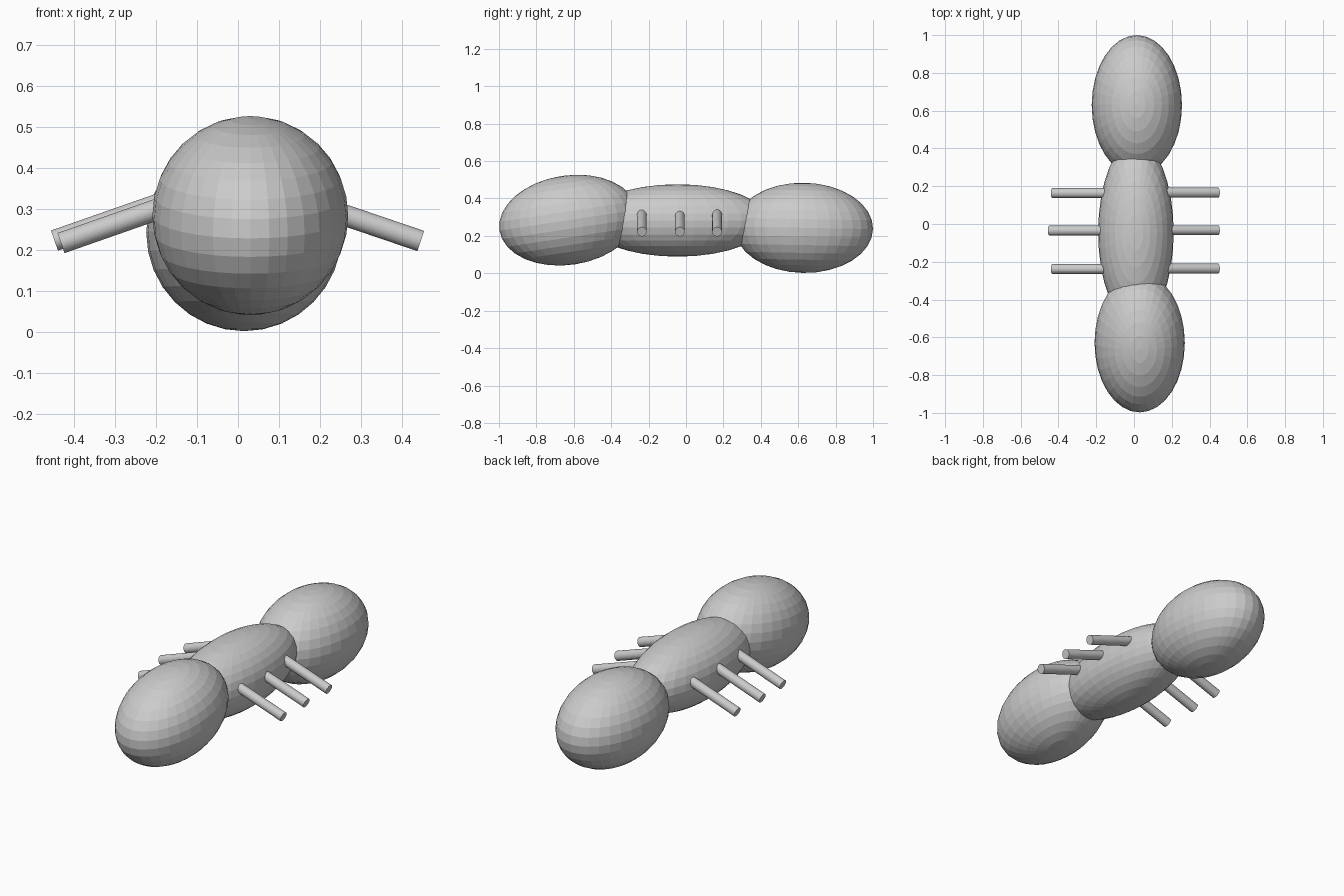
import bpy
from math import radians
from mathutils import Vector

if "Cube" in bpy.data.objects:
    bpy.data.objects.remove(bpy.data.objects["Cube"])


def ellipsoid(name, centre, radii, tilt=0.0):
    bpy.ops.mesh.primitive_uv_sphere_add(segments=32, ring_count=16, radius=1,
                                         location=centre, rotation=(radians(tilt), 0, 0))
    ob = bpy.context.object
    ob.name = name
    ob.scale = radii
    return ob


def rod(name, start, end, radius):
    a, b = Vector(start), Vector(end)
    bpy.ops.mesh.primitive_cylinder_add(vertices=32, radius=radius, depth=(b - a).length,
                                        location=(a + b) / 2)
    ob = bpy.context.object
    ob.name = name
    ob.rotation_euler = (b - a).to_track_quat('Z', 'Y').to_euler()
    return ob


# Three overlapping body segments
ellipsoid("head", (0.03, -0.629, 0.284), (0.239, 0.3725, 0.239), 8.6)
ellipsoid("thorax", (0.01, -0.045, 0.2825), (0.2, 0.485, 0.1935))
ellipsoid("abdomen", (0.015, 0.629, 0.243), (0.239, 0.371, 0.241), -1.0)

# Three pairs of short legs sloping down from the thorax
for label, y, left_tip in (("front", -0.238, (-0.432, 0.217)),
                           ("middle", -0.035, (-0.448, 0.223)),
                           ("rear", 0.164, (-0.432, 0.217))):
    x, z = left_tip
    rod(label + "_left_leg", (x + 0.36, y, z + 0.126), (x, y, z), 0.026)
    rod(label + "_right_leg", (0.087, y + 0.002, 0.344), (0.446, y + 0.002, 0.222), 0.026)
